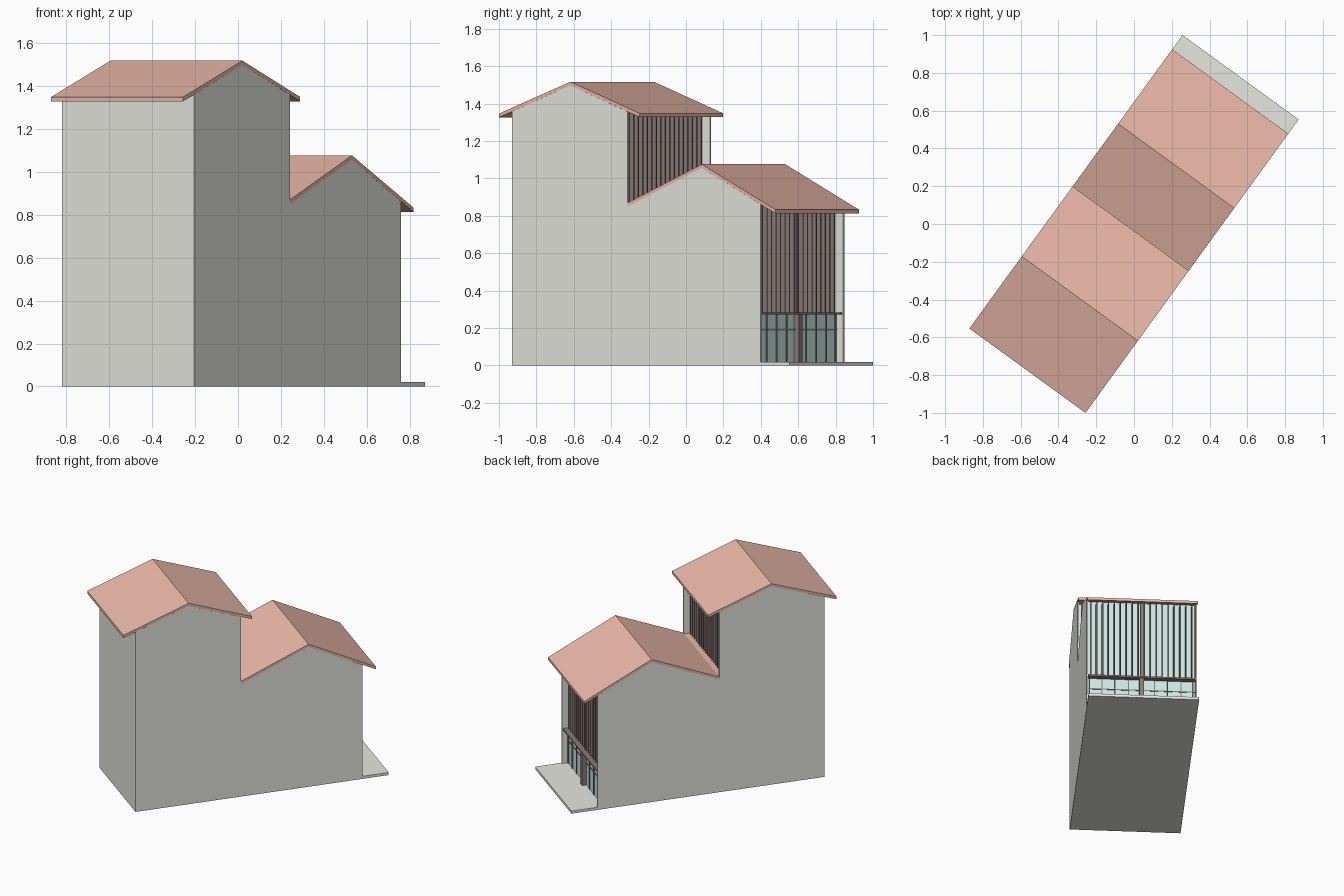
import bpy, bmesh
from math import radians
from mathutils import Matrix

if "Cube" in bpy.data.objects:
    bpy.data.objects.remove(bpy.data.objects["Cube"])

TURN = Matrix.Rotation(radians(-36), 4, 'Z')   # whole building is turned on plan
W, T = 0.38, 0.012                              # half width, wall thickness


def material(name, rgb):
    m = bpy.data.materials.new(name)
    m.diffuse_color = (*rgb, 1)
    m.use_nodes = True
    m.node_tree.nodes["Principled BSDF"].inputs["Base Color"].default_value = m.diffuse_color
    return m


PLASTER = material("plaster", (0.80, 0.80, 0.75))
TILE = material("terracotta", (0.82, 0.48, 0.39))
TIMBER = material("dark_timber", (0.26, 0.20, 0.19))
GLASS = material("glass", (0.60, 0.80, 0.77))


def finish(name, bm, mat):
    bmesh.ops.recalc_face_normals(bm, faces=bm.faces)
    bm.transform(TURN)
    me = bpy.data.meshes.new(name)
    bm.to_mesh(me)
    bm.free()
    me.materials.append(mat)
    ob = bpy.data.objects.new(name, me)
    bpy.context.collection.objects.link(ob)
    return ob


def side_profile(name, pts, x0, x1, mat):
    """Extrude a (y, z) outline across the building from x0 to x1."""
    bm = bmesh.new()
    f = bm.faces.new([bm.verts.new((x0, y, z)) for y, z in pts])
    r = bmesh.ops.extrude_face_region(bm, geom=[f])
    moved = [v for v in r["geom"] if isinstance(v, bmesh.types.BMVert)]
    bmesh.ops.translate(bm, verts=moved, vec=(x1 - x0, 0, 0))
    return finish(name, bm, mat)


def boxes(name, mat, *specs):
    """Each spec is (x0, x1, y0, y1, z0, z1)."""
    bm = bmesh.new()
    for x0, x1, y0, y1, z0, z1 in specs:
        m = Matrix.Translation(((x0 + x1) / 2, (y0 + y1) / 2, (z0 + z1) / 2))
        m = m @ Matrix.Diagonal((x1 - x0, y1 - y0, z1 - z0, 1))
        bmesh.ops.create_cube(bm, size=1, matrix=m)
    return finish(name, bm, mat)


def gable(name, top, thick=0.02):
    """Folded roof sheet following the top line, spanning the full width."""
    under = [(y, z - thick) for y, z in reversed(top)]
    return side_profile(name, top + under, -W, W, TILE)


# Roofs
gable("tower_roof", [(-0.96, 1.347), (-0.488, 1.517), (-0.03, 1.348)])
gable("lower_roof", [(-0.11, 0.870), (0.38, 1.076), (0.867, 0.833)])

# Side walls share one stepped outline
outline = [(-0.873, 0), (0.77, 0), (0.77, 0.861), (0.38, 1.056), (-0.11, 0.850),
           (-0.11, 1.357), (-0.488, 1.497), (-0.873, 1.358)]
for name, x0, x1 in (("left_wall", -W, T - W), ("right_wall", W - T, W)):
    side_profile(name, outline, x0, x1, PLASTER)

# Rear wall, floors and forecourt
I = W - T
boxes("rear_wall", PLASTER, (-I, I, -0.873, -0.86, 0, 1.36))
boxes("ground_floor", PLASTER, (-I, I, -0.86, 0.77, 0, 0.02))
boxes("forecourt", PLASTER, (-W, W, 0.77, 0.96, 0, 0.02))
boxes("upper_floor", PLASTER, (-I, I, -0.86, -0.2, 0.75, 0.765))
boxes("clerestory_sill", TILE, (-I, I, -0.21, -0.11, 0.835, 0.866))

# Glazing behind the louvres and at the shopfront
boxes("clerestory_glass", GLASS, (-I, I, -0.195, -0.19, 0.866, 1.385))
boxes("upper_glass", GLASS, (-I, I, 0.685, 0.69, 0.284, 0.90))
boxes("shopfront_glass", GLASS, (-I, I, 0.722, 0.727, 0.02, 0.272))


# Vertical timber louvres
def louvres(name, y0, y1, z0, z1, n=18):
    step = 2 * I / n
    xs = [-I + step * (i + 0.5) for i in range(n)]
    boxes(name, TIMBER, *[(x - 0.004, x + 0.004, y0, y1, z0, z1) for x in xs])


louvres("clerestory_louvres", -0.19, -0.15, 0.862, 1.374)
louvres("upper_louvres", 0.69, 0.73, 0.28, 0.88)

# Shopfront beam, central post, mullions and transom
boxes("beam", TIMBER, (-I, I, 0.685, 0.765, 0.272, 0.284))
boxes("central_post", TIMBER, (-0.016, 0.016, 0.727, 0.757, 0.02, 0.272),
      (-0.008, 0.008, 0.69, 0.733, 0.284, 0.88))
bars = [(s * x - 0.003, s * x + 0.003, 0.727, 0.733, 0.02, 0.272)
        for s in (-1, 1) for x in (0.09, 0.18, 0.27, 0.355)]
boxes("mullions", TIMBER, *bars, (-I, I, 0.727, 0.731, 0.188, 0.194))
